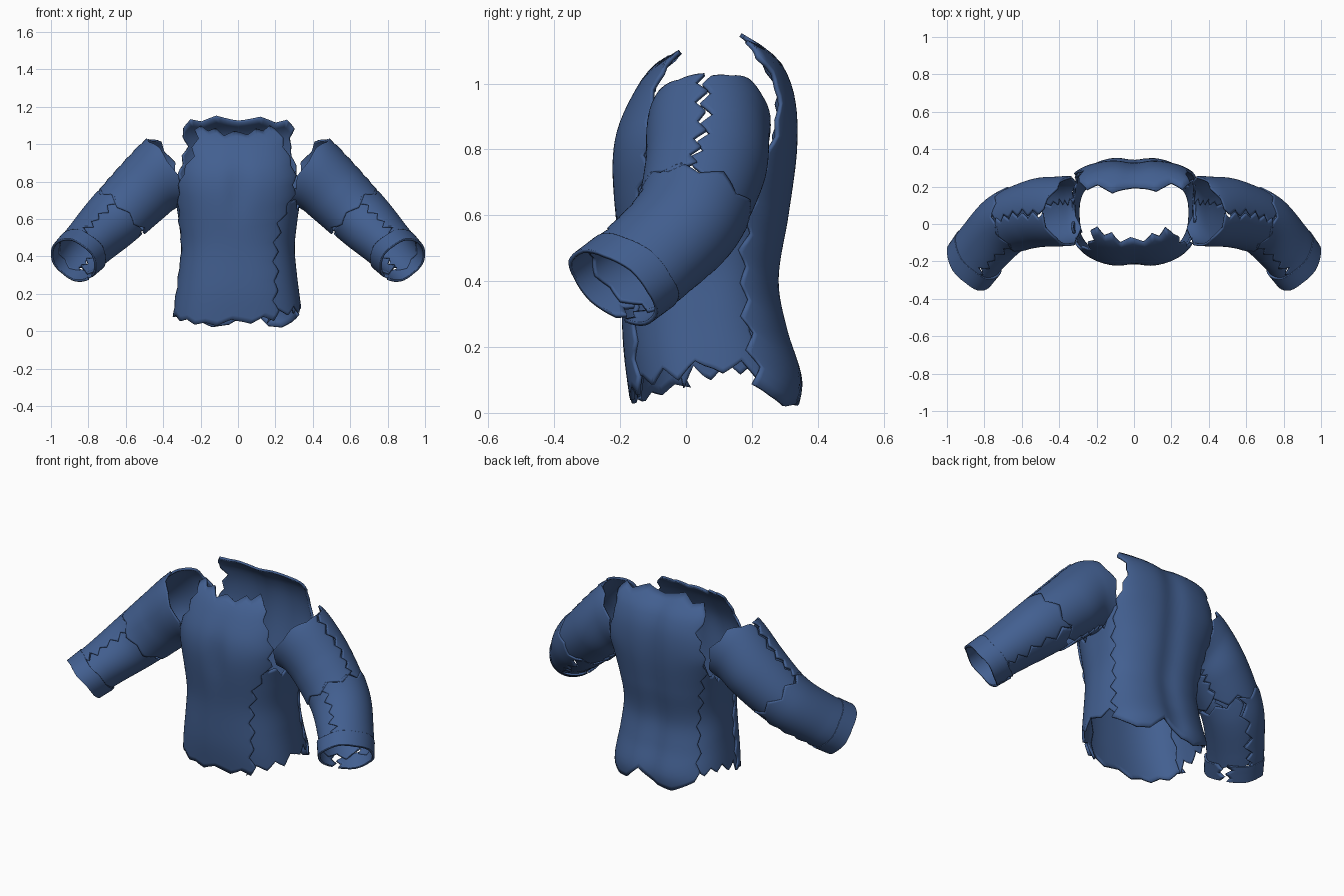
import bpy, bmesh, math, random
from mathutils import Vector

if "Cube" in bpy.data.objects:
    bpy.data.objects.remove(bpy.data.objects["Cube"])

GRID = 40
THICK = 0.013
cloth = bpy.data.materials.new("blue_cloth")
cloth.diffuse_color = (0.055, 0.115, 0.28, 1)
cloth.use_nodes = True
cloth.node_tree.nodes["Principled BSDF"].inputs["Base Color"].default_value = cloth.diffuse_color


def smooth(pts, x):
    """Smooth curve through (x, value) pairs."""
    n = len(pts)
    x = min(max(x, pts[0][0]), pts[-1][0])
    i = max(k for k in range(n - 1) if pts[k][0] <= x)

    def slope(k):
        a, b = pts[max(k - 1, 0)], pts[min(k + 1, n - 1)]
        return (b[1] - a[1]) / (b[0] - a[0])
    (x0, y0), (x1, y1) = pts[i], pts[i + 1]
    h = x1 - x0
    t = (x - x0) / h
    return (y0 * (1 + 2 * t) * (1 - t) ** 2 + slope(i) * (h * t * (1 - t) ** 2)
            + y1 * (t * t * (3 - 2 * t)) + slope(i + 1) * (h * t * t * (t - 1)))


def linear(vals, f):
    p = f * (len(vals) - 1)
    i = min(int(p), len(vals) - 2)
    return vals[i] + (vals[i + 1] - vals[i]) * (p - i)


def zigzag(teeth, amp, rng):
    """Irregular torn edge offsets."""
    return [amp * (1 if k % 2 else -1) * rng.uniform(0.4, 1.2) for k in range(teeth + 1)]


# Torso profile by height
WIDTH = [(0, .345), (.1, .34), (.3, .315), (.45, .303), (.6, .318), (.8, .345), (.92, .33), (1.02, .31), (1.15, .305)]
FRONT = [(0, -.155), (.2, -.18), (.45, -.19), (.72, -.218), (.85, -.205), (.97, -.15), (1.05, -.09), (1.12, .01), (1.15, .03)]
BACK = [(0, .335), (.1, .35), (.25, .305), (.4, .278), (.6, .308), (.8, .332), (.95, .326), (1.05, .29), (1.1, .24), (1.15, .16)]
BACK_MID = [(0, .06), (.5, .07), (.7, .12), (.85, .19), (1.02, .2), (1.1, .17), (1.15, .12)]


def torso(deg, z, off):
    c, s = math.cos(math.radians(deg)), math.sin(math.radians(deg))
    w = smooth(WIDTH, z) + off
    x = w * math.copysign(abs(c) ** 0.8, c)
    if s > 0:
        mid = smooth(BACK_MID, z)
        y = mid + (smooth(BACK, z) + off - mid) * s ** 0.8 - 0.018 * math.exp(-(x / 0.07) ** 2)
    else:
        mid = 0.06
        dip = 0.016 * math.exp(-(x / 0.06) ** 2 - ((z - .75) / .15) ** 2)
        y = mid - (mid - smooth(FRONT, z) + off) * abs(s) ** 0.8 + dip
    return Vector((x, y, z))


# Sleeve rings: centre, vector to the upper side, vector to the back side
RINGS = [((.31, .075, .88), (.06, 0, .2), (0, .18, 0)),
         ((.41, .07, .845), (.075, 0, .178), (0, .18, 0)),
         ((.53, .06, .73), (.115, 0, .125), (.01, .175, -.01)),
         ((.68, 0, .58), (.11, 0, .108), (.05, .147, -.04)),
         ((.80, -.12, .46), (.1, 0, .087), (.06, .127, -.06)),
         ((.882, -.225, .378), (.092, 0, .08), (.06, .122, -.065))]


def sleeve(deg, t, off):
    vec = [[smooth([(i - 1, r[k][a]) for i, r in enumerate(RINGS)], t) for a in range(3)] for k in range(3)]
    c, up, side = (Vector(v) for v in vec)
    a = math.radians(deg)
    d = up * math.sin(a) + side * math.cos(a)
    return c + d + d.normalized() * off


def panel(name, surf, left, right, bottom, top, seed, teeth=(10, 8), amps=(3, .02), off=0.0, mirror=False):
    """Cloth piece on a surface; its four torn edges fade out towards the middle."""
    rng = random.Random(seed)
    jl, jr = (zigzag(teeth[0], amps[0], rng) for _ in range(2))
    jb, jt = (zigzag(teeth[1], amps[1], rng) for _ in range(2))
    bm = bmesh.new()
    rows = []
    for j in range(GRID + 1):
        f = j / GRID
        row = []
        for i in range(GRID + 1):
            s = i / GRID
            u = linear(left, f) * (1 - s) + linear(right, f) * s
            u += linear(jl, f) * (1 - s) ** 5 + linear(jr, f) * s ** 5
            v = linear(bottom, s) * (1 - f) + linear(top, s) * f
            v += linear(jb, s) * (1 - f) ** 5 + linear(jt, s) * f ** 5
            row.append(bm.verts.new(surf(u, v, off)))
        rows.append(row)
    for j in range(GRID):
        for i in range(GRID):
            bm.faces.new((rows[j][i], rows[j][i + 1], rows[j + 1][i + 1], rows[j + 1][i]))
    me = bpy.data.meshes.new(name)
    bm.to_mesh(me)
    bm.free()
    me.materials.append(cloth)
    ob = bpy.data.objects.new(name, me)
    bpy.context.collection.objects.link(ob)
    sol = ob.modifiers.new("thickness", 'SOLIDIFY')
    sol.thickness = THICK
    sol.offset = 0
    if mirror:
        mir = ob.modifiers.new("mirror", 'MIRROR')
        mir.use_mirror_merge = False
    for o in bpy.context.selected_objects:
        o.select_set(False)
    bpy.context.view_layer.objects.active = ob
    ob.select_set(True)
    bpy.ops.object.shade_smooth_by_angle(angle=math.radians(40))
    return ob


# Torso pieces
panel("front_panel", torso, [-170, -168, -166, -163, -152, -134, -130], [-60, -57, -55, -50, -32, -38, -53],
      [.09, .06, .035, .05, .07], [1.09, 1.07, 1.05, 1.07, 1.09], 3, (20, 10), (4, .014), .004)
panel("back_panel", torso, [27, 26, 25, 24, 23, 23, 24, 28, 35, 21], [136, 137, 138, 139, 141, 145, 150, 152, 145, 159],
      [.1, .04, .03, .02, .12, .02, .03, .04, .1], [1.09, 1.125, 1.135, 1.125, 1.09], 5, (20, 8), (4, .018), .004)
panel("right_side_panel", torso, [-66, -63, -60, -54], [32, 30, 28, 26],
      [.06, .1, .12, .14, .12], [.85, .72, .66, .68, .8], 8, (10, 8), (3, .03), -.006)
panel("left_side_panel", torso, [131, 132, 136, 143], [195, 197, 198, 199],
      [.12, .13, .13, .1], [.85, .7, .66, .78], 11, (10, 8), (3, .03), -.006)

# Sleeve pieces, mirrored to both arms
panel("upper_sleeve_front", sleeve, [97, 96, 94], [288, 288, 286],
      [0.05, -.3, -.75, -.6, -.1], [1.65, 1.8, 1.75, 1.5], 14, (10, 8), (6, .1), .004, True)
panel("upper_sleeve_back", sleeve, [-74, -72, -72], [91, 92, 95],
      [-.1, -.5, -.75, -.4, 0.05], [1.5, 1.7, 1.75, 1.7], 17, (10, 8), (6, .1), -.003, True)
panel("forearm_outer", sleeve, [-30, -30, -25], [152, 150, 146],
      [1.6, 1.7, 1.65], [3.55, 3.5, 3.5], 21, (10, 8), (9, .1), .004, True)
panel("forearm_inner", sleeve, [146, 146, 148], [328, 330, 332],
      [1.65, 1.75, 1.6], [3.5, 3.5, 3.5], 24, (10, 8), (9, .1), -.004, True)
panel("cuff", sleeve, [-68, -72], [272, 276],
      [3.35, 3.35], [3.97, 3.97], 27, (4, 10), (6, .03), .008, True)
